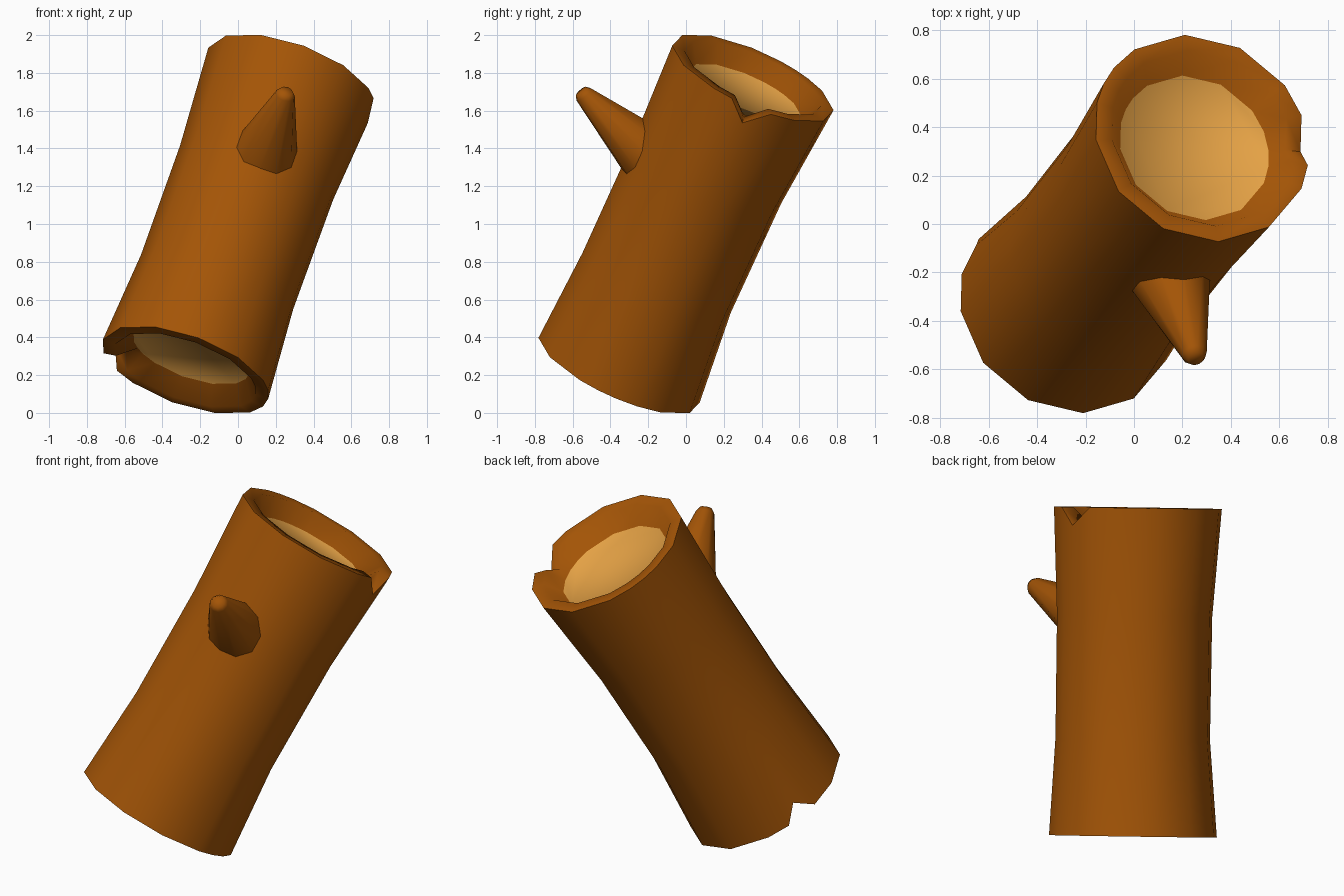
import bpy, bmesh, math
from mathutils import Vector

if "Cube" in bpy.data.objects:
    bpy.data.objects.remove(bpy.data.objects["Cube"])


def material(name, rgb):
    m = bpy.data.materials.new(name)
    m.diffuse_color = (*rgb, 1)
    m.use_nodes = True
    m.node_tree.nodes["Principled BSDF"].inputs["Base Color"].default_value = m.diffuse_color
    return m


bark = material("brown bark", (0.37, 0.09, 0.002))
wood = material("pale cut wood", (0.78, 0.36, 0.06))

# Tilted axis of the log and the two directions across it
CENTRE = Vector((0, 0, 1))
AXIS = Vector((0.28, 0.355, 0.775)).normalized()
ACROSS = (Vector((1, 0, 0)) - AXIS * AXIS.x).normalized()
SIDE = AXIS.cross(ACROSS)
HALF = 0.895

# Where the branch leaves the bark, and its tip
root = Vector((0.16, -0.30, 1.41))
tip = Vector((0.25, -0.54, 1.685))
on_axis = CENTRE + AXIS * (root - CENTRE).dot(AXIS)
out = (root - on_axis).normalized()
grow = (tip - root).normalized()


def finish(bm, name, mats, angle):
    bmesh.ops.recalc_face_normals(bm, faces=bm.faces[:])
    me = bpy.data.meshes.new(name)
    bm.to_mesh(me)
    bm.free()
    for m in mats:
        me.materials.append(m)
    ob = bpy.data.objects.new(name, me)
    bpy.context.collection.objects.link(ob)
    bpy.context.view_layer.objects.active = ob
    ob.select_set(True)
    bpy.ops.object.shade_smooth_by_angle(angle=math.radians(angle))
    ob.select_set(False)
    return ob


def bridge(bm, a, b):
    n = len(a)
    for i in range(n):
        bm.faces.new((a[i], a[(i + 1) % n], b[(i + 1) % n], b[i]))


# Log: profile of (position along axis, radius, notch depth, shift to branch side)
TOP_NOTCH, LOW_NOTCH = 6, 156
ANGLES = [6, 21, 39, 69, 99, 129, 145, 156, 168, 189, 219, 249, 279, 309, 339, 353]
PROFILE = [
    (-HALF + 0.10, 0.325, 0, 0), (-HALF, 0.395, 0.09, 0), (-HALF, 0.465, 0.10, 0),
    (-0.365, 0.428, 0, 0.012), (0.305, 0.430, 0, 0.012),
    (HALF, 0.465, 0.10, 0), (HALF, 0.395, 0.09, 0), (HALF - 0.10, 0.325, 0, 0),
]
bm = bmesh.new()
rings = []
for s, r, notch, shift in PROFILE:
    ring = []
    for deg in ANGLES:
        a = math.radians(deg)
        along = s
        if s > 0 and deg == TOP_NOTCH:
            along -= notch
        if s < 0 and deg == LOW_NOTCH:
            along += notch
        ring.append(bm.verts.new(CENTRE + AXIS * along + out * shift
                                 + (ACROSS * math.cos(a) + SIDE * math.sin(a)) * r))
    rings.append(ring)
for a, b in zip(rings, rings[1:]):
    bridge(bm, a, b)
# Sunken pale cut faces at both ends
for ring in (rings[0], rings[-1]):
    bm.faces.new(ring).material_index = 1
finish(bm, "log", [bark, wood], 75)


# Branch stub: wide root sunk in the bark, narrowing to a blunt tip
def stub_ring(bm, centre, normal, r, n=10):
    u = (AXIS - normal * AXIS.dot(normal)).normalized()
    v = normal.cross(u)
    return [bm.verts.new(centre + (u * math.cos(2 * math.pi * i / n)
                                   + v * math.sin(2 * math.pi * i / n)) * r)
            for i in range(n)]


bm = bmesh.new()
stub = [stub_ring(bm, on_axis + out * 0.39, out, 0.165),
        stub_ring(bm, tip, grow, 0.052),
        stub_ring(bm, tip + grow * 0.025, grow, 0.035)]
for a, b in zip(stub, stub[1:]):
    bridge(bm, a, b)
bm.faces.new(stub[0])
bm.faces.new(stub[-1])
finish(bm, "branch_stub", [bark], 75)
